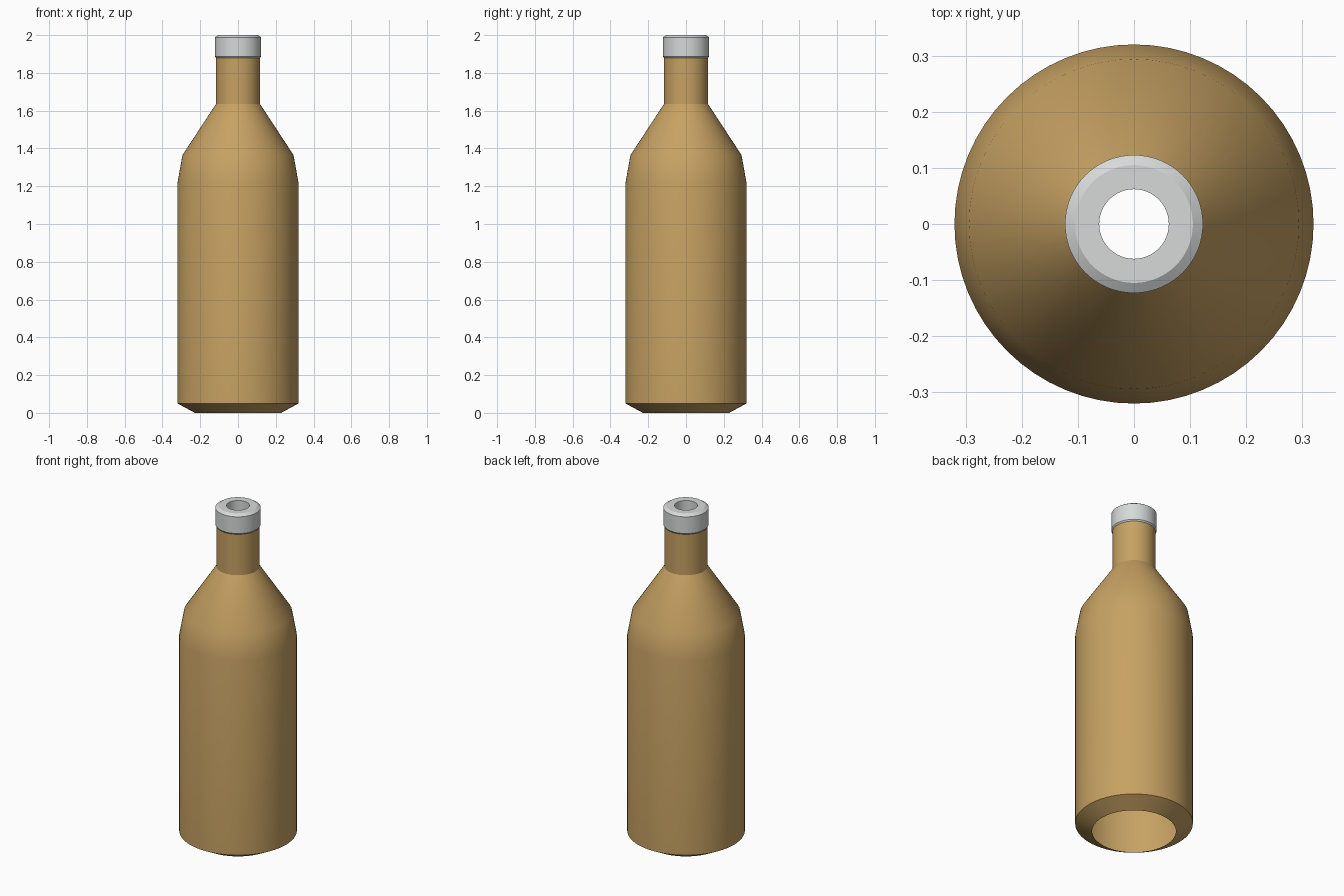
import bpy
import bmesh
import math

SEGMENTS = 64

cube = bpy.data.objects.get("Cube")
if cube:
    bpy.data.objects.remove(cube, do_unlink=True)


def make_material(name, colour):
    mat = bpy.data.materials.new(name)
    mat.use_nodes = True
    mat.diffuse_color = colour
    mat.node_tree.nodes["Principled BSDF"].inputs["Base Color"].default_value = colour
    return mat


def lathe(name, profile, mat, closed=False):
    """Spin a (radius, height) profile, listed upwards on the outside, around z."""
    bm = bmesh.new()
    rings = []
    for radius, height in profile:
        ring = []
        for i in range(SEGMENTS):
            a = math.tau * i / SEGMENTS
            ring.append(bm.verts.new((radius * math.cos(a), radius * math.sin(a), height)))
        rings.append(ring)
    pairs = list(zip(rings, rings[1:]))
    if closed:
        pairs.append((rings[-1], rings[0]))
    for low, high in pairs:
        for i in range(SEGMENTS):
            j = (i + 1) % SEGMENTS
            bm.faces.new((low[i], low[j], high[j], high[i]))
    mesh = bpy.data.meshes.new(name)
    bm.to_mesh(mesh)
    bm.free()
    mesh.materials.append(mat)
    obj = bpy.data.objects.new(name, mesh)
    bpy.context.collection.objects.link(obj)
    bpy.ops.object.select_all(action="DESELECT")
    obj.select_set(True)
    bpy.context.view_layer.objects.active = obj
    bpy.ops.object.shade_smooth_by_angle(angle=math.radians(30))
    return obj


tan = make_material("tan_glass", (0.57, 0.36, 0.125, 1))
silver = make_material("silver_grey", (0.68, 0.70, 0.69, 1))

# Open thin shell: chamfered foot, straight wall, shoulder and neck
lathe("bottle_body", [
    (0.228, 0.0), (0.32, 0.05), (0.32, 1.22),
    (0.294, 1.365), (0.117, 1.635), (0.117, 1.88),
], tan)

# Chamfered ring with a hole through the middle
lathe("cap_ring", [
    (0.062, 1.875), (0.112, 1.875), (0.123, 1.888),
    (0.123, 1.988), (0.105, 2.0), (0.062, 2.0),
], silver, closed=True)
